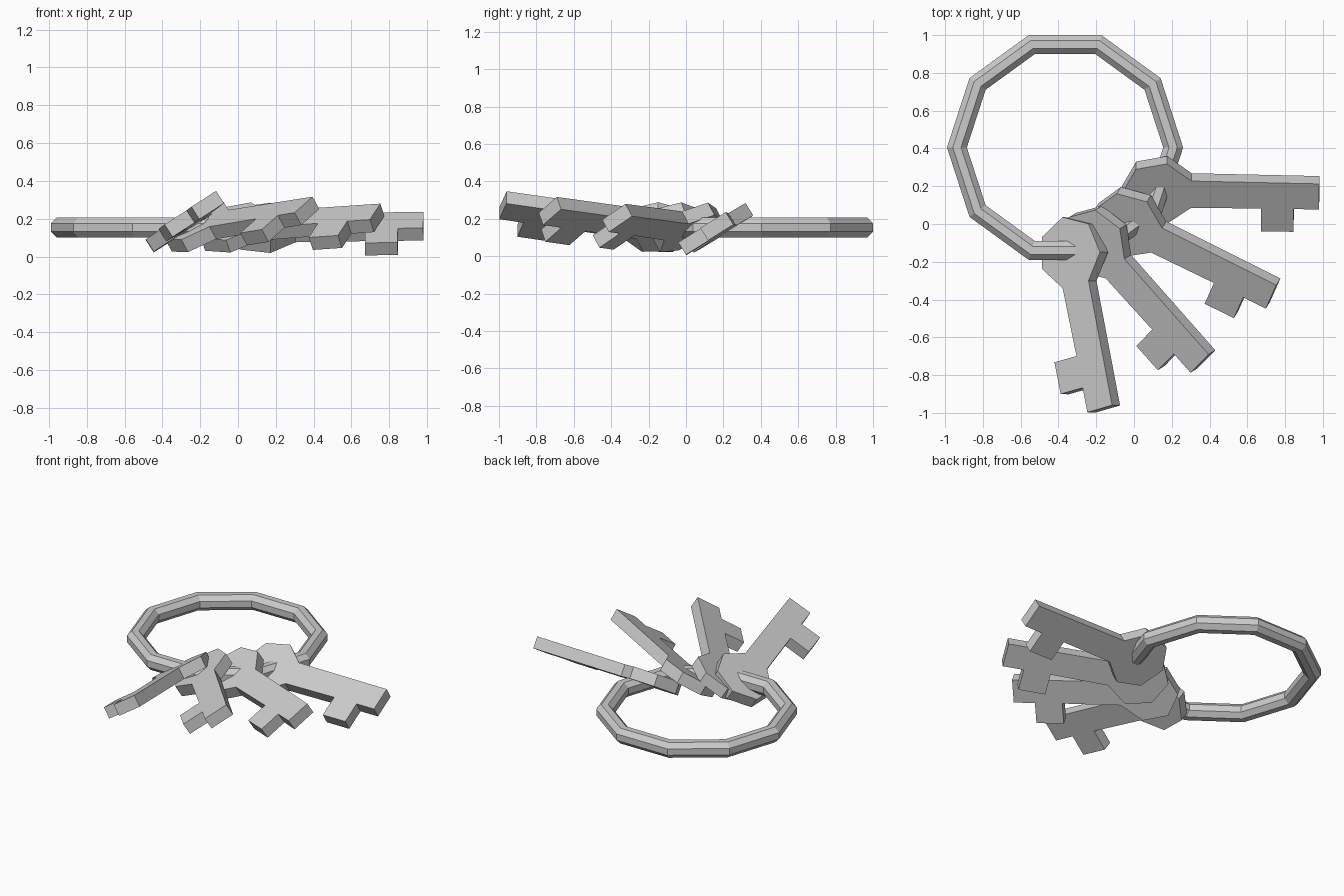
import bpy, bmesh
from math import sin, cos, pi, radians
from mathutils import Matrix, Vector

if "Cube" in bpy.data.objects:
    bpy.data.objects.remove(bpy.data.objects["Cube"])


def finish(name, bm):
    bmesh.ops.recalc_face_normals(bm, faces=bm.faces)
    mesh = bpy.data.meshes.new(name)
    bm.to_mesh(mesh)
    bm.free()
    obj = bpy.data.objects.new(name, mesh)
    bpy.context.collection.objects.link(obj)
    return obj


# Key ring: ten-sided loop with an octagonal section
def make_ring(center, major=0.5725, minor=0.057, sides=10, section=8):
    bm = bmesh.new()
    loops = []
    for i in range(sides):
        a = 2 * pi * i / sides
        loop = []
        for j in range(section):
            b = 2 * pi * (j + 0.5) / section
            r = major + minor * cos(b)
            loop.append(bm.verts.new((r * cos(a), r * sin(a), minor * sin(b))))
        loops.append(loop)
    for i in range(sides):
        p, q = loops[i], loops[(i + 1) % sides]
        for j in range(section):
            k = (j + 1) % section
            bm.faces.new((p[j], q[j], q[k], p[k]))
    finish("key_ring", bm).location = center


# Key: heptagonal head, straight shaft, one square tooth
def make_key(name, center, heading, rise, roll=32, thickness=0.078):
    step = 2 * pi / 7
    head = [(0.193 * cos(step * (i + 0.5)), 0.193 * sin(step * (i + 0.5)))
            for i in range(7)]
    shaft = [(0.851, -0.08), (0.851, 0.08)]
    tooth = [(0.544, -0.08), (0.544, -0.222), (0.717, -0.222), (0.717, -0.08)]
    bm = bmesh.new()
    verts = [bm.verts.new((u, v, -thickness / 2)) for u, v in head + tooth + shaft]
    face = bm.faces.new(verts)
    ext = bmesh.ops.extrude_face_region(bm, geom=[face])
    top = [g for g in ext["geom"] if isinstance(g, bmesh.types.BMVert)]
    bmesh.ops.translate(bm, verts=top, vec=(0, 0, thickness))
    obj = finish(name, bm)
    obj.matrix_world = (Matrix.Translation(Vector(center))
                        @ Matrix.Rotation(radians(heading), 4, 'Z')
                        @ Matrix.Rotation(radians(-rise), 4, 'Y')
                        @ Matrix.Rotation(radians(roll), 4, 'X'))


make_ring((-0.365, 0.405, 0.153))

# Four keys fanned around the ring
keys = [((-0.321, -0.152, 0.151), -79, 8.2),
        ((-0.198, -0.096, 0.151), -48.3, 6.1),
        ((-0.025, 0.008, 0.151), -26.3, 3.6),
        ((0.130, 0.180, 0.151), -1, 0.6)]
for n, (center, heading, rise) in enumerate(keys, 1):
    make_key(f"key_{n}", center, heading, rise)
